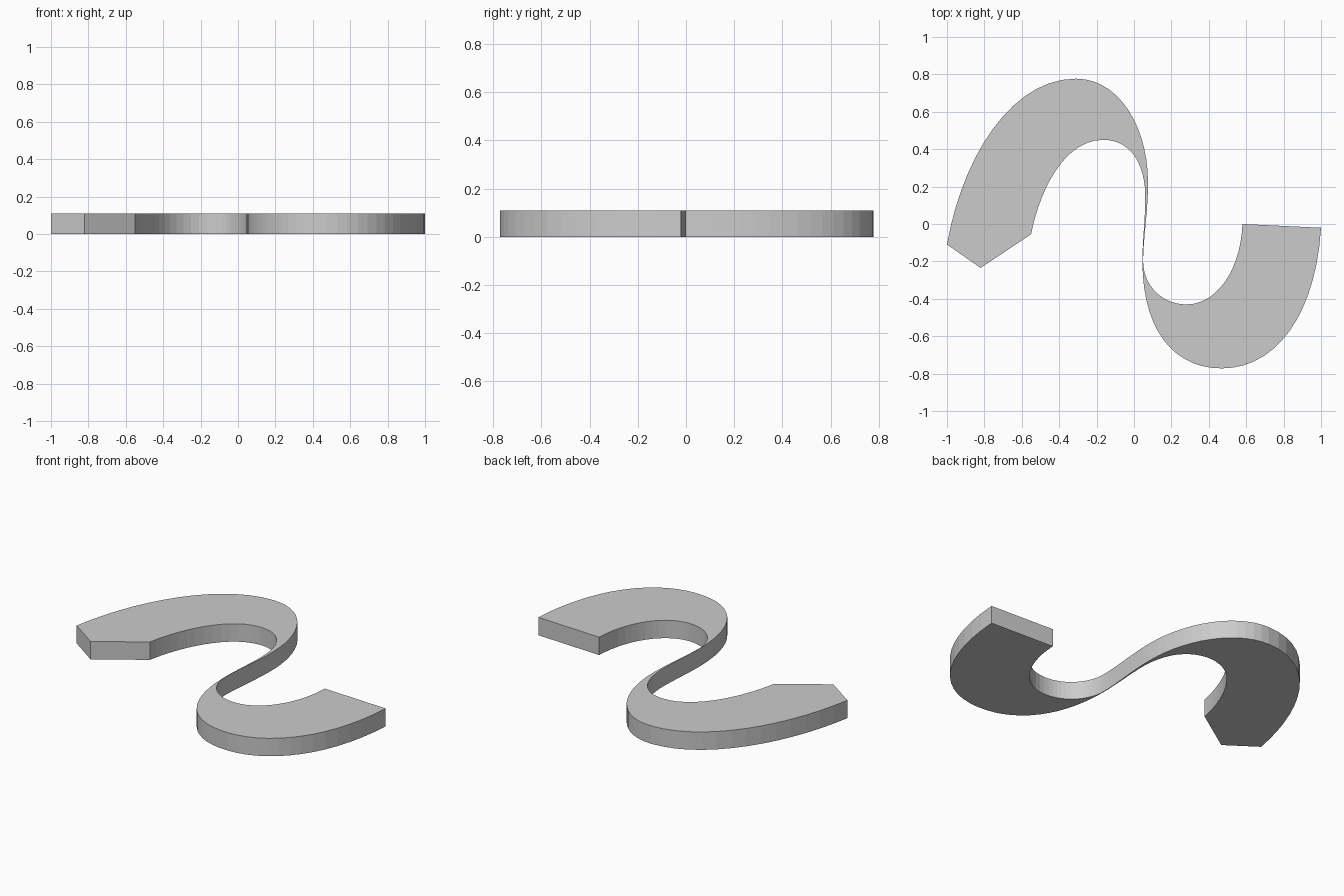
import bpy, bmesh
from mathutils import Vector
from mathutils.geometry import interpolate_bezier

if "Cube" in bpy.data.objects:
    bpy.data.objects.remove(bpy.data.objects["Cube"])

HEIGHT = 0.108
STEPS = 14


def edge_line(start, segments):
    """Sample a chain of cubic beziers: each segment is handle, handle, end."""
    points = [Vector((*start, 0))]
    for h1, h2, end in segments:
        h1, h2, end = (Vector((*p, 0)) for p in (h1, h2, end))
        points += interpolate_bezier(points[-1], h1, h2, end, STEPS + 1)[1:]
    return points


# Edge that is outside on the upper bend and inside on the lower bend
edge_a = edge_line((-1, -0.11), [
    ((-0.92, 0.35), (-0.66, 0.777), (-0.31, 0.777)),
    ((-0.08, 0.777), (0.075, 0.52), (0.075, 0.22)),
    ((0.075, 0.07), (0.049, -0.08), (0.049, -0.2)),
    ((0.05, -0.33), (0.15, -0.43), (0.28, -0.43)),
    ((0.44, -0.43), (0.57, -0.25), (0.58, 0)),
])
# Edge that is inside on the upper bend and outside on the lower bend
edge_b = edge_line((-0.55, -0.055), [
    ((-0.51, 0.16), (-0.38, 0.45), (-0.165, 0.45)),
    ((-0.03, 0.45), (0.055, 0.34), (0.06, 0.16)),
    ((0.062, 0.04), (0.045, -0.08), (0.045, -0.2)),
    ((0.045, -0.55), (0.2, -0.772), (0.47, -0.772)),
    ((0.75, -0.772), (0.97, -0.5), (1, -0.02)),
])

# Flat S-shaped ribbon with a pointed left end
bm = bmesh.new()
a = [bm.verts.new(p) for p in edge_a]
b = [bm.verts.new(p) for p in edge_b]
tip = bm.verts.new((-0.82, -0.235, 0))
bm.faces.new((a[0], tip, b[0]))
for i in range(len(a) - 1):
    bm.faces.new((a[i], b[i], b[i + 1], a[i + 1]))

# Extrude to thickness
top = bmesh.ops.extrude_face_region(bm, geom=bm.faces[:], use_keep_orig=True)
bmesh.ops.translate(bm, vec=(0, 0, HEIGHT),
                    verts=[g for g in top["geom"] if isinstance(g, bmesh.types.BMVert)])
bmesh.ops.recalc_face_normals(bm, faces=bm.faces[:])

mesh = bpy.data.meshes.new("s_curve_slab")
bm.to_mesh(mesh)
bm.free()
slab = bpy.data.objects.new("s_curve_slab", mesh)
bpy.context.collection.objects.link(slab)
